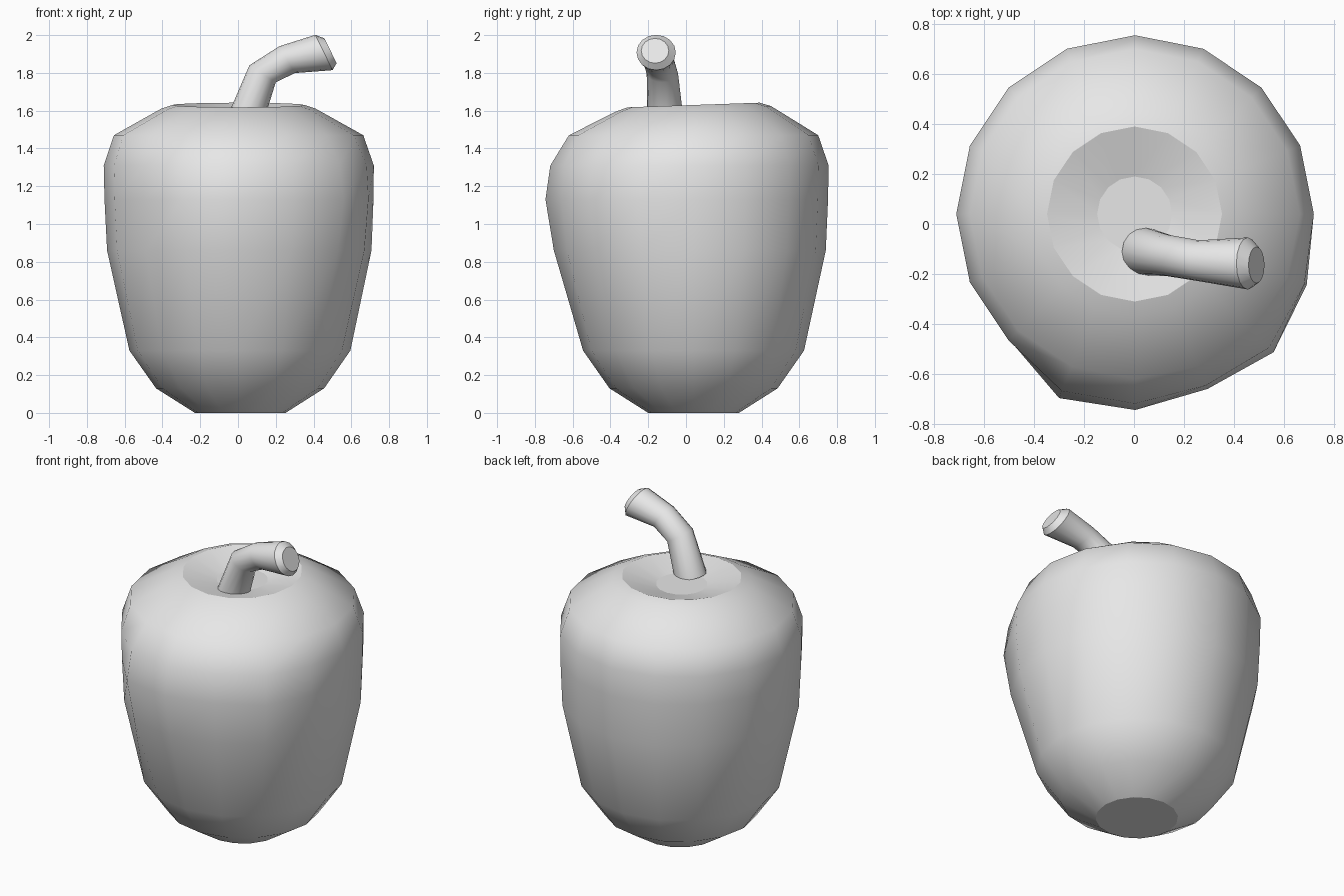
import bpy, bmesh, math
from mathutils import Vector

cube = bpy.data.objects.get("Cube")
if cube:
    bpy.data.objects.remove(cube, do_unlink=True)

SIDES = 16
grey = bpy.data.materials.new("plain grey")
grey.use_nodes = True
grey.diffuse_color = (0.8, 0.8, 0.8, 1)
grey.node_tree.nodes["Principled BSDF"].inputs["Base Color"].default_value = (0.8, 0.8, 0.8, 1)


def loft(name, rings, sharp_rings):
    """Skin a stack of closed rings, with flat caps and chosen hard rims."""
    bm = bmesh.new()
    loops = [[bm.verts.new(p) for p in ring] for ring in rings]
    for a, b in zip(loops, loops[1:]):
        for i in range(SIDES):
            j = (i + 1) % SIDES
            bm.faces.new((a[i], a[j], b[j], b[i])).smooth = True
    bm.faces.new(loops[0][::-1])
    bm.faces.new(loops[-1])
    for k in sharp_rings:
        for i in range(SIDES):
            bm.edges.get((loops[k][i], loops[k][i - 1])).smooth = False
    bmesh.ops.recalc_face_normals(bm, faces=bm.faces)
    mesh = bpy.data.meshes.new(name)
    bm.to_mesh(mesh)
    bm.free()
    mesh.materials.append(grey)
    obj = bpy.data.objects.new(name, mesh)
    bpy.context.collection.objects.link(obj)
    return obj


# Fruit body: height, radius, bulge weight, backward tilt of each ring
PROFILE = [
    (0.0, 0.24, 0, 0), (0.13, 0.445, 0, 0), (0.33, 0.585, 0, 0),
    (0.86, 0.70, 0.55, 0), (1.13, 0.712, 1, 0), (1.31, 0.715, 0.6, 0),
    (1.47, 0.66, 0, 0), (1.61, 0.41, 0, 0.035), (1.63, 0.35, 0, 0.035),
    (1.58, 0.15, 0, 0),
]
# Uneven front lobes, keyed by position around the ring
LOBES = {11: 0.085, 12: 0.072, 13: 0.045, 14: 0.07, 15: 0.03}


def body_ring(z, radius, bulge, tilt):
    ring = []
    for i in range(SIDES):
        a = math.tau * i / SIDES
        r = radius + bulge * LOBES.get(i, 0)
        x, y = r * math.cos(a), r * math.sin(a)
        ring.append((x + 0.012 * (1 - z / 2), y + 0.04, z + tilt * y))
    return ring


loft("fruit_body", [body_ring(*row) for row in PROFILE], [0, len(PROFILE) - 2])

# Bent stem: centre, radius and facing direction (x, z) of each ring
STEM = [
    ((0.045, -0.11, 1.57), 0.095, (0.2, 1)),
    ((0.13, -0.125, 1.795), 0.083, (0.54, 0.84)),
    ((0.26, -0.147, 1.87), 0.082, (0.87, 0.5)),
    ((0.455, -0.158, 1.908), 0.104, (0.9, 0.44)),
    ((0.49, -0.164, 1.917), 0.073, (0.9, 0.44)),
]


def stem_ring(centre, radius, facing):
    n = Vector((facing[0], 0, facing[1])).normalized()
    side = Vector((0, 1, 0))
    up = n.cross(side)
    angles = [math.tau * i / SIDES for i in range(SIDES)]
    return [Vector(centre) + radius * (math.cos(a) * side + math.sin(a) * up) for a in angles]


loft("stem", [stem_ring(*row) for row in STEM], [3, 4])
